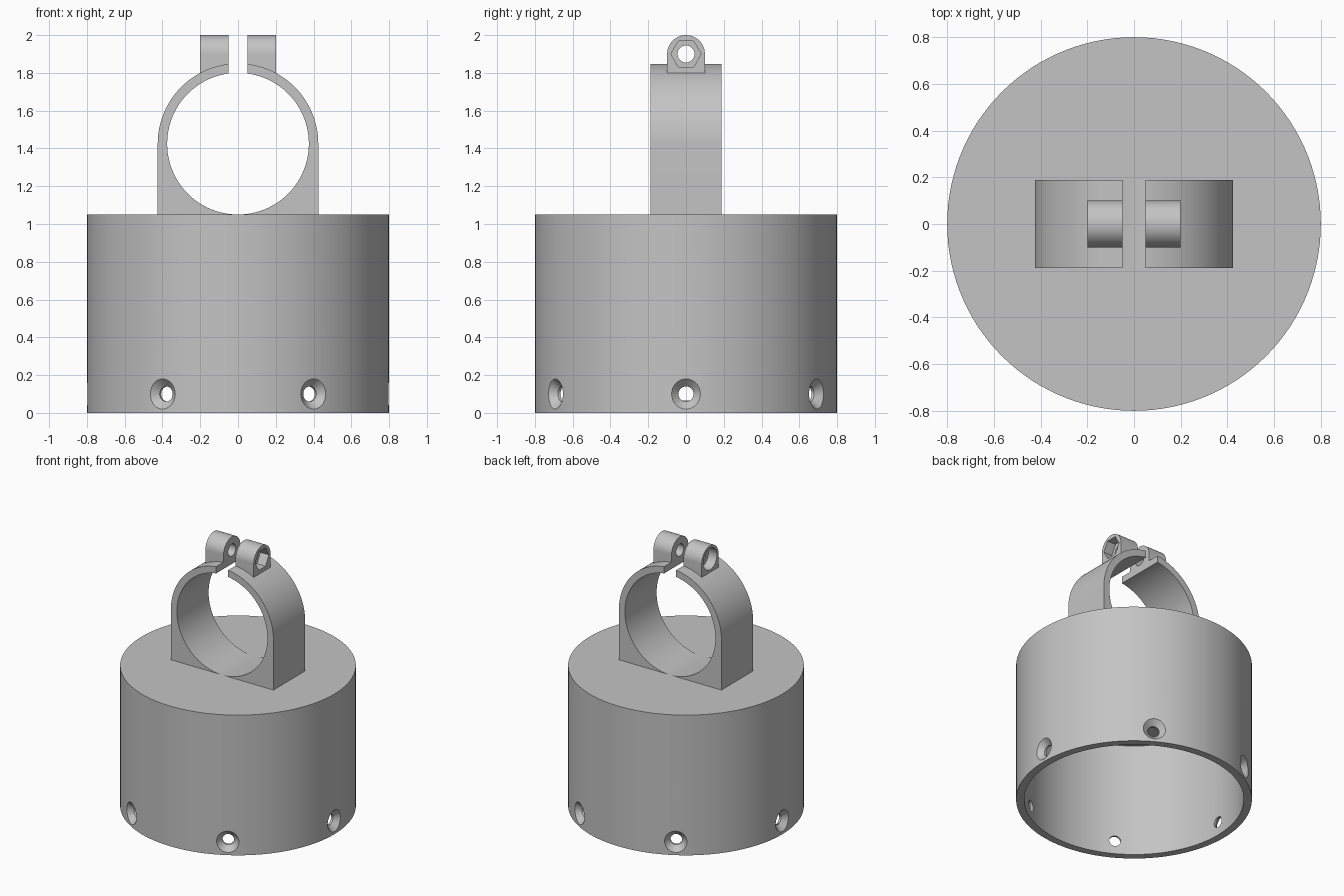
import bpy, bmesh, math
from mathutils import Matrix, Vector

if "Cube" in bpy.data.objects:
    bpy.data.objects.remove(bpy.data.objects["Cube"])

GREY = (0.55, 0.55, 0.55, 1)
grey = bpy.data.materials.new("plain grey")
grey.use_nodes = True
grey.diffuse_color = GREY
grey.node_tree.nodes["Principled BSDF"].inputs["Base Color"].default_value = GREY


def finish(name, bm):
    bmesh.ops.recalc_face_normals(bm, faces=bm.faces)
    mesh = bpy.data.meshes.new(name)
    bm.to_mesh(mesh)
    bm.free()
    mesh.materials.append(grey)
    obj = bpy.data.objects.new(name, mesh)
    bpy.context.collection.objects.link(obj)
    return obj


def arc(cx, cz, r, start, end, n):
    """Points on an arc, angles in radians."""
    steps = [start + (end - start) * i / n for i in range(n + 1)]
    return [(cx + r * math.cos(a), cz + r * math.sin(a)) for a in steps]


def prism(name, points, to_start, depth):
    """Extrude a flat outline placed by to_start along the depth vector."""
    bm = bmesh.new()
    face = bm.faces.new([bm.verts.new(to_start(u, v)) for u, v in points])
    new = bmesh.ops.extrude_face_region(bm, geom=[face])["geom"]
    bmesh.ops.translate(bm, vec=depth, verts=[g for g in new if isinstance(g, bmesh.types.BMVert)])
    return finish(name, bm)


def add_rod(bm, r1, r2, x1, x2, turn=0, z=0, sides=32):
    """Rod or cone along x from x1 to x2, then turned about z."""
    place = (Matrix.Rotation(turn, 4, "Z") @ Matrix.Translation(((x1 + x2) / 2, 0, z))
             @ Matrix.Rotation(math.pi / 2, 4, "Y"))
    bmesh.ops.create_cone(bm, cap_ends=True, segments=sides, radius1=r1, radius2=r2,
                          depth=x2 - x1, matrix=place)


def cut(obj, bm):
    cutter = finish("cutter", bm)
    mod = obj.modifiers.new("cut", "BOOLEAN")
    mod.operation, mod.solver, mod.object = "DIFFERENCE", "EXACT", cutter
    bpy.context.view_layer.objects.active = obj
    bpy.ops.object.modifier_apply(modifier=mod.name)
    bpy.data.objects.remove(cutter)


def smooth(obj):
    bpy.ops.object.select_all(action="DESELECT")
    obj.select_set(True)
    bpy.context.view_layer.objects.active = obj
    bpy.ops.object.shade_smooth_by_angle(angle=math.radians(25))


# Hollow cup, open at the bottom with a thick top
R, INNER, TOP, CEILING = 0.8, 0.745, 1.05, 0.85
bm = bmesh.new()
bmesh.ops.create_cone(bm, cap_ends=True, segments=120, radius1=R, radius2=R, depth=TOP,
                      matrix=Matrix.Translation((0, 0, TOP / 2)))
cup = finish("cup", bm)
bm = bmesh.new()
bmesh.ops.create_cone(bm, cap_ends=True, segments=120, radius1=INNER, radius2=INNER,
                      depth=CEILING + 0.1, matrix=Matrix.Translation((0, 0, (CEILING - 0.1) / 2)))
cut(cup, bm)

# Six countersunk screw holes round the rim
for r1, r2, x1, x2 in ((0.04, 0.04, 0.6, 0.9), (0.04, 0.12, 0.76, 0.84)):
    bm = bmesh.new()
    for i in range(6):
        add_rod(bm, r1, r2, x1, x2, turn=i * math.pi / 3, z=0.1)
    cut(cup, bm)
smooth(cup)

# Split clamp ring with a square foot
CZ, RO, RI, GAP, HALF = 1.425, 0.425, 0.375, 0.05, 0.1875
ao, ai = math.acos(GAP / RO), math.acos(GAP / RI)
outline = [(-RO, TOP - 0.01), (RO, TOP - 0.01)]
outline += arc(0, CZ, RO, 0, ao, 32)
outline += arc(0, CZ, RI, ai, -math.pi - ai, 96)
outline += arc(0, CZ, RO, math.pi - ao, math.pi, 32)
ring = prism("clamp_ring", outline, lambda u, v: (u, -HALF, v), Vector((0, 2 * HALF, 0)))
smooth(ring)

# Two bolt lugs: hexagonal nut pocket on the left, round head pocket on the right
LZ, LR, LEN = 1.9, 0.1, 0.15
lug_outline = [(-LR, LZ - LR), (LR, LZ - LR)] + arc(0, LZ, LR, 0, math.pi, 32)
for side, x0, sides in (("left", GAP, 6), ("right", -GAP - LEN, 40)):
    lug = prism(side + "_lug", lug_outline, lambda u, v: (x0, u, v), Vector((LEN, 0, 0)))
    bm = bmesh.new()
    add_rod(bm, 0.045, 0.045, x0 - 0.1, x0 + LEN + 0.1, z=LZ)
    cut(lug, bm)
    bm = bmesh.new()
    turn = 0 if side == "left" else math.pi
    add_rod(bm, 0.08, 0.08, GAP + LEN - 0.07, GAP + LEN + 0.1, turn=turn, z=LZ, sides=sides)
    # Turn the hexagon so its points face front and back
    if sides == 6:
        top = max(bm.verts, key=lambda v: v.co.z).co
        if abs(top.y) < 0.01:
            bmesh.ops.rotate(bm, verts=bm.verts, cent=(0, 0, LZ),
                             matrix=Matrix.Rotation(math.pi / 6, 3, "X"))
    cut(lug, bm)
    smooth(lug)
